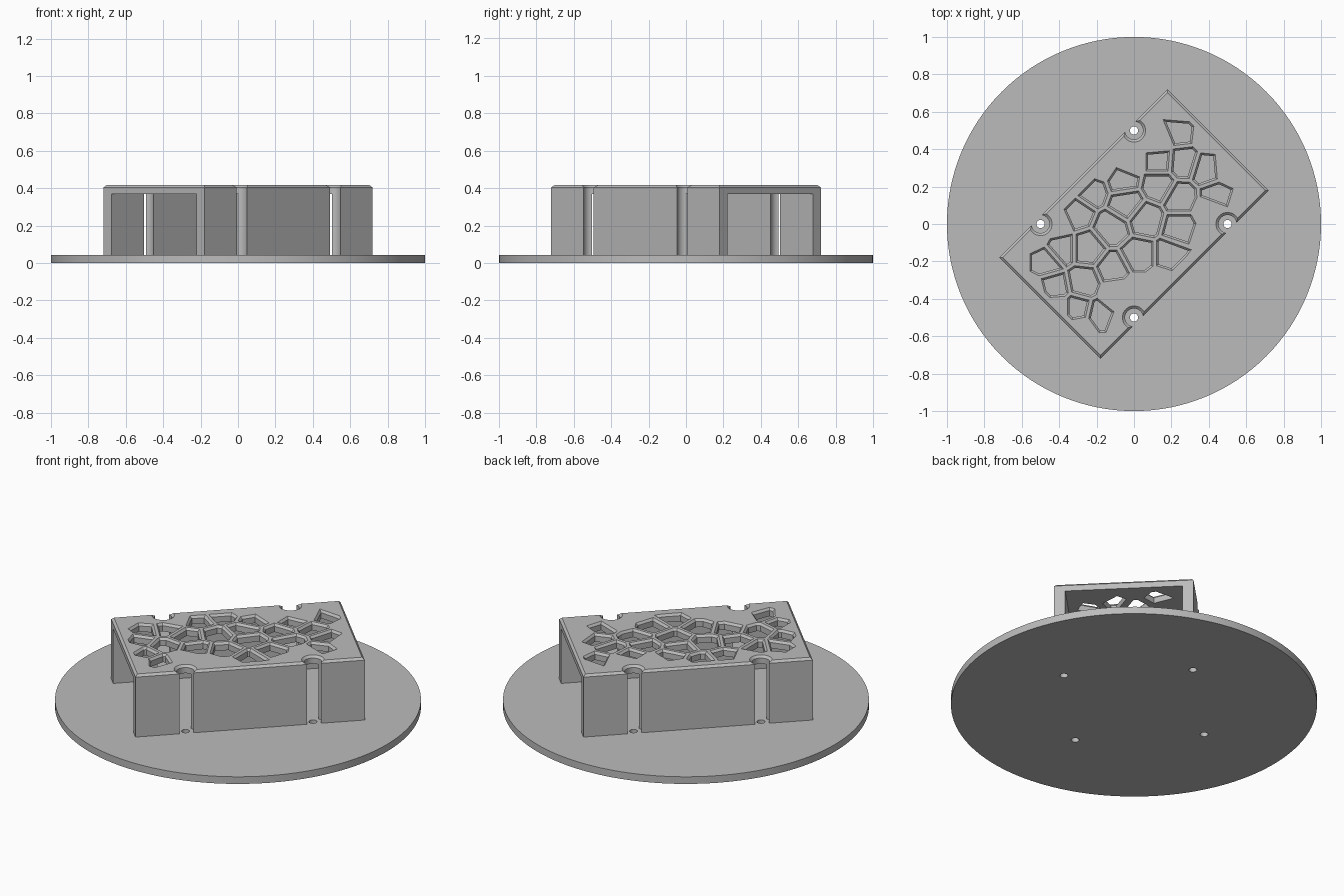
import bpy, bmesh, math
from mathutils import Vector, Matrix

if "Cube" in bpy.data.objects:
    bpy.data.objects.remove(bpy.data.objects["Cube"], do_unlink=True)

grey = bpy.data.materials.new("plain_grey")
grey.use_nodes = True
grey.diffuse_color = (0.5, 0.5, 0.5, 1)
grey.node_tree.nodes["Principled BSDF"].inputs["Base Color"].default_value = (0.5, 0.5, 0.5, 1)

DISC_TOP, TOP, CHAMFER = 0.043, 0.417, 0.013
HALF_L, HALF_W, WALL = 0.636, 0.382, 0.06
TURN = Matrix.Rotation(math.radians(45), 4, "Z")
ALONG, ACROSS = Vector((1, 1)).normalized(), Vector((-1, 1)).normalized()


def make(name, bm):
    bmesh.ops.recalc_face_normals(bm, faces=bm.faces)
    mesh = bpy.data.meshes.new(name)
    bm.to_mesh(mesh)
    bm.free()
    mesh.materials.append(grey)
    ob = bpy.data.objects.new(name, mesh)
    bpy.context.collection.objects.link(ob)
    return ob


def loft(bm, rings):
    """Closed solid through rings given as (outline, height)."""
    rows = [[bm.verts.new((p[0], p[1], z)) for p in pts] for pts, z in rings]
    n = len(rows[0])
    for a, b in zip(rows, rows[1:]):
        for i in range(n):
            bm.faces.new((a[i], a[(i + 1) % n], b[(i + 1) % n], b[i]))
    bm.faces.new(rows[0][::-1])
    bm.faces.new(rows[-1])


def circle(r, n, centre=(0, 0)):
    return [(centre[0] + r * math.cos(math.tau * i / n),
             centre[1] + r * math.sin(math.tau * i / n)) for i in range(n)]


def rect(a, b):
    return [TURN @ Vector((x * a, y * b, 0)) for x, y in ((-1, -1), (1, -1), (1, 1), (-1, 1))]


def cut(target, cutter):
    mod = target.modifiers.new("cut", "BOOLEAN")
    mod.object, mod.operation, mod.solver, mod.use_self = cutter, "DIFFERENCE", "EXACT", True
    cutter.hide_render = True
    bpy.context.view_layer.objects.active = target
    bpy.ops.object.modifier_apply(modifier=mod.name)
    bpy.data.objects.remove(cutter, do_unlink=True)


def clip(poly, point, normal):
    """Keep the part of a convex outline behind a line."""
    out = []
    for a, b in zip(poly, poly[1:] + poly[:1]):
        da, db = (a - point).dot(normal), (b - point).dot(normal)
        if da <= 0:
            out.append(a)
        if da * db < 0:
            out.append(a.lerp(b, da / (da - db)))
    return out


def grow(poly, d):
    """Offset a convex outline outwards with mitred corners."""
    n = len(poly)
    normals = []
    for i in range(n):
        e = (poly[(i + 1) % n] - poly[i]).normalized()
        normals.append(Vector((e.y, -e.x)))
    return [p + (normals[i - 1] + normals[i]) * d / (1 + normals[i - 1].dot(normals[i]))
            for i, p in enumerate(poly)]


# Cell seeds in hundredths: open cells, then the solid border around them
OPEN = [(24, 50), (13, 34), (26, 33), (39, 29), (44, 15), (25, 14), (13, 21), (-6, 24),
        (-23, 18), (-4, 11), (-31, 6), (-12, -2), (6, 3), (25, -2), (20, -17), (2, -17),
        (-25, -13), (-39, -13), (-47, -20), (-11, -24), (-27, -31), (-43, -34),
        (-31, -46), (-18, -49)]
SOLID = [(25, 62), (12, 45), (41, 48), (51, 30), (60, 10), (41, 7), (40, -7), (32, -26),
         (15, -33), (2, -36), (-9, -38), (-5, -54), (-17, -69), (-29, -57), (-42, -46),
         (-55, -37), (-66, -20), (-54, -5), (-42, 1), (-43, 16), (-33, 26), (-18, 32), (-2, 34)]
seeds = [Vector(s) / 100 for s in OPEN + SOLID]
SCREWS = [(0.5, 0), (0, 0.5), (-0.5, 0), (0, -0.5)]
STRUT = 0.02

# Base disc with four screw holes
bm = bmesh.new()
loft(bm, [(circle(1, 128), 0), (circle(1, 128), DISC_TOP)])
base = make("base_disc", bm)
bm = bmesh.new()
for c in SCREWS:
    loft(bm, [(circle(0.022, 24, c), -0.1), (circle(0.022, 24, c), 0.1)])
cut(base, make("screw_hole_cutter", bm))

# Cover block with a chamfered top rim
bm = bmesh.new()
loft(bm, [(rect(HALF_L, HALF_W), DISC_TOP - 0.002),
          (rect(HALF_L, HALF_W), TOP - CHAMFER),
          (rect(HALF_L - CHAMFER, HALF_W - CHAMFER), TOP)])
cover = make("perforated_cover", bm)

# Tunnel through the cover, open at both ends
bm = bmesh.new()
tunnel = rect(HALF_L + 0.1, HALF_W - WALL)
loft(bm, [(tunnel, -0.1), (tunnel, 0.37)])
cut(cover, make("tunnel_cutter", bm))

# Countersunk screw notches in the long walls
bm = bmesh.new()
for c in SCREWS:
    small, wide = circle(0.048, 32, c), circle(0.062, 32, c)
    loft(bm, [(small, -0.1), (small, TOP - CHAMFER), (wide, TOP), (wide, 0.5)])
cut(cover, make("notch_cutter", bm))

# Irregular cell pattern with chamfered edges
bm = bmesh.new()
for s in seeds[:len(OPEN)]:
    poly = [s + Vector(c) * 0.16 for c in ((-1, -1), (1, -1), (1, 1), (-1, 1))]
    for t in seeds:
        if t != s:
            n = (t - s).normalized()
            poly = clip(poly, (s + t) / 2 - n * STRUT, n)
    for axis, limit in ((ALONG, 0.585), (ACROSS, 0.31)):
        for n in (axis, -axis):
            poly = clip(poly, n * limit, n)
    # Drop slivers of edges so the corners stay clean
    poly = [p for i, p in enumerate(poly) if (p - poly[i - 1]).length > 0.008]
    wide = grow(poly, 0.011)
    loft(bm, [(poly, 0.33), (poly, TOP - CHAMFER), (wide, TOP), (wide, 0.5)])
cut(cover, make("cell_cutter", bm))

# Smooth round walls, keep edges crisp
for ob in (base, cover):
    bpy.ops.object.select_all(action="DESELECT")
    ob.select_set(True)
    bpy.context.view_layer.objects.active = ob
    bpy.ops.object.shade_smooth_by_angle(angle=math.radians(25))
